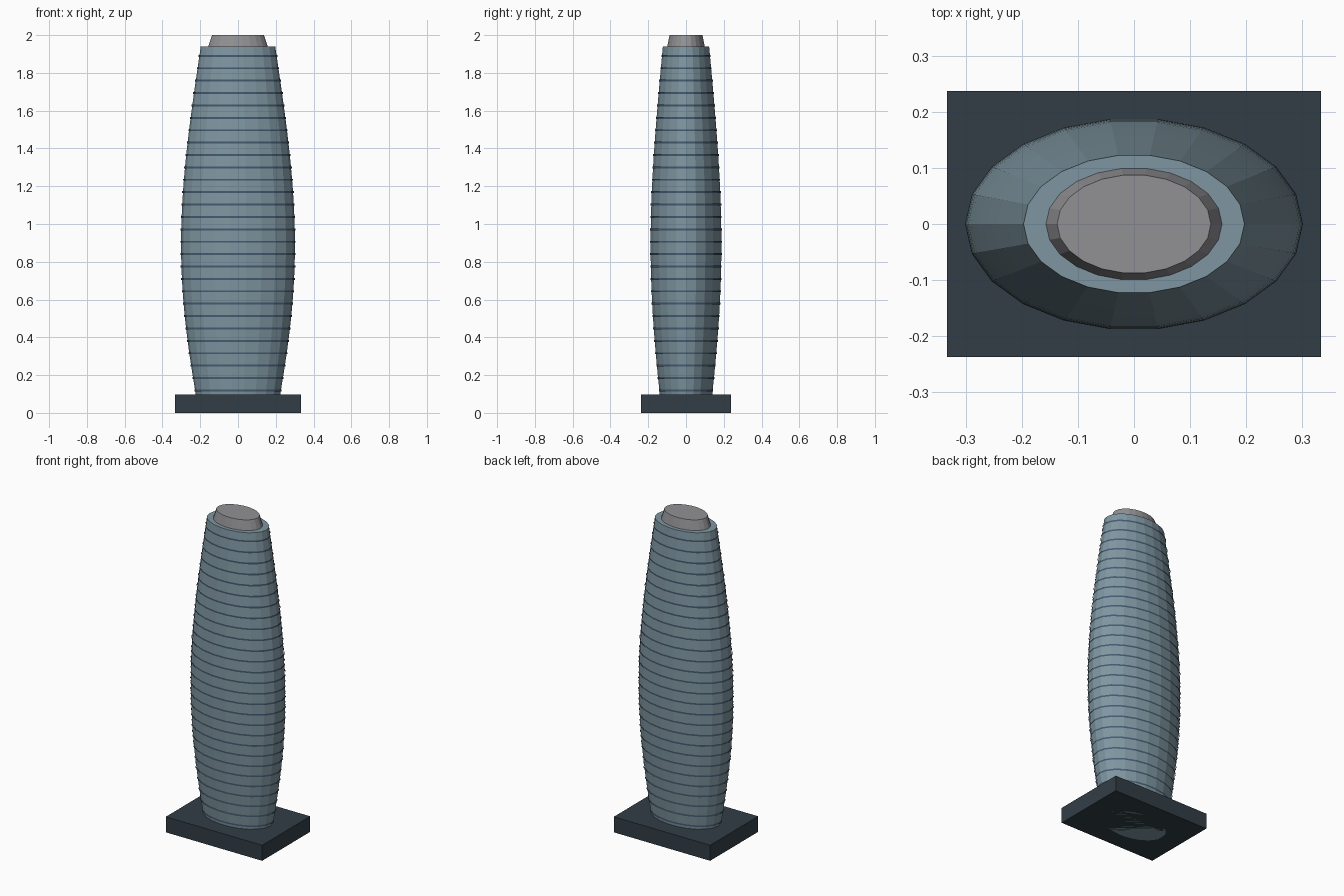
import bpy, bmesh
from math import sin, cos, pi

if "Cube" in bpy.data.objects:
    bpy.data.objects.remove(bpy.data.objects["Cube"])

SIDES = 22
BODY_TOP = 1.94
RATIO = 0.628      # depth / width of the elliptical plan
FLOORS = 28


def material(name, rgb):
    m = bpy.data.materials.new(name)
    m.diffuse_color = (*rgb, 1)
    m.use_nodes = True
    m.node_tree.nodes["Principled BSDF"].inputs["Base Color"].default_value = m.diffuse_color
    return m


def half_width(z):
    t = z / BODY_TOP
    return 0.207 + 0.0985 * sin(pi * t) + 0.005 * sin(2 * pi * t) - 0.010 * t


def loft(bm, sections, capped=True):
    """Join elliptical rings given as (half width, half depth, z)."""
    rings = [[bm.verts.new((a * cos(2 * pi * i / SIDES), b * sin(2 * pi * i / SIDES), z))
              for i in range(SIDES)] for a, b, z in sections]
    for lo, hi in zip(rings, rings[1:]):
        for i in range(SIDES):
            j = (i + 1) % SIDES
            bm.faces.new((lo[i], lo[j], hi[j], hi[i]))
    if capped:
        bm.faces.new(rings[0][::-1])
        bm.faces.new(rings[-1])


def finish(bm, name, mat):
    me = bpy.data.meshes.new(name)
    bm.to_mesh(me)
    bm.free()
    me.materials.append(mat)
    ob = bpy.data.objects.new(name, me)
    bpy.context.collection.objects.link(ob)
    return ob


glass = material("glass_blue_grey", (0.21, 0.305, 0.355))
band = material("band_blue", (0.06, 0.10, 0.16))
dark = material("podium_dark", (0.031, 0.048, 0.060))
grey = material("roof_grey", (0.285, 0.285, 0.30))

# Podium slab
bm = bmesh.new()
bmesh.ops.create_cube(bm, size=1)
for v in bm.verts:
    v.co = (v.co.x * 0.666, v.co.y * 0.474, (v.co.z + 0.5) * 0.097)
finish(bm, "podium", dark)

# Bulging tower body, starting at ground level
bm = bmesh.new()
levels = [BODY_TOP * i / 30 for i in range(31)]
loft(bm, [(half_width(z), half_width(z) * RATIO, z) for z in levels])
finish(bm, "tower_body", glass)

# Thin upright strip around every floor
bm = bmesh.new()
for k in range(FLOORS):
    z = 0.119 + k * 0.0656
    a = half_width(z) + 0.004
    b = half_width(z) * RATIO + 0.003
    loft(bm, [(a, b, z - 0.005), (a, b, z + 0.005)], capped=False)
finish(bm, "floor_bands", band)

# Tapered roof cap
bm = bmesh.new()
loft(bm, [(0.157, 0.1, BODY_TOP), (0.137, 0.088, 2.0)])
finish(bm, "roof_cap", grey)
